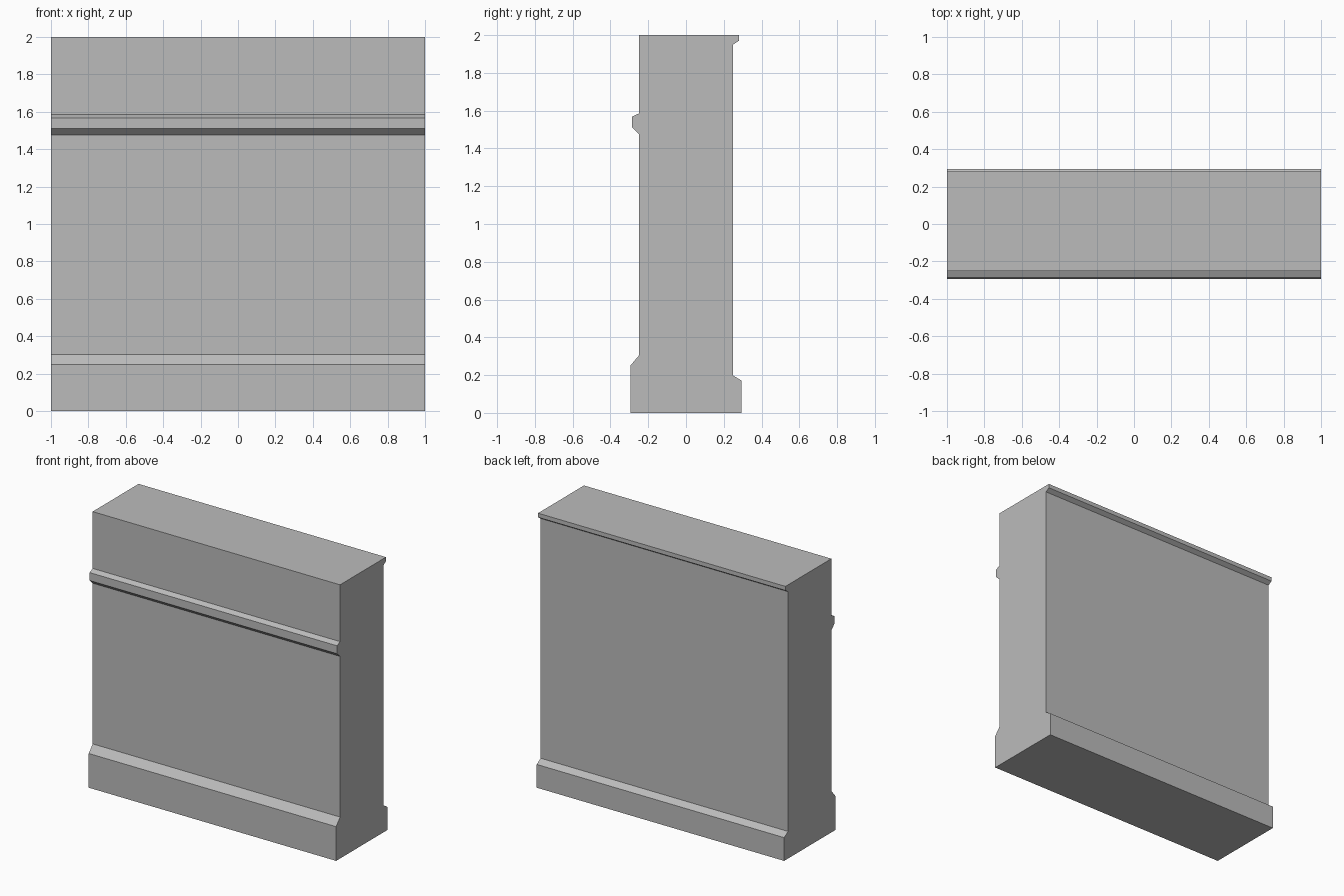
import bpy
import bmesh

cube = bpy.data.objects.get("Cube")
if cube:
    bpy.data.objects.remove(cube, do_unlink=True)

# Plain grey plaster
grey = bpy.data.materials.new("plaster_grey")
grey.use_nodes = True
colour = (0.5, 0.5, 0.5, 1)
grey.diffuse_color = colour
grey.node_tree.nodes["Principled BSDF"].inputs["Base Color"].default_value = colour

# Wall section as (y, z): front plinth and rail, then back cornice and plinth
FRONT = [(-0.295, 0), (-0.295, 0.25), (-0.25, 0.303), (-0.25, 1.477),
         (-0.285, 1.51), (-0.285, 1.568), (-0.25, 1.585), (-0.25, 2)]
BACK = [(0.28, 2), (0.28, 1.97), (0.25, 1.95),
        (0.25, 0.198), (0.295, 0.17), (0.295, 0)]


def extrude_section(name, section, half_width, material):
    """Sweep a closed (y, z) section along x."""
    bm = bmesh.new()
    cap = bm.faces.new([bm.verts.new((-half_width, y, z)) for y, z in section])
    swept = bmesh.ops.extrude_face_region(bm, geom=[cap], use_keep_orig=True)
    moved = [v for v in swept["geom"] if isinstance(v, bmesh.types.BMVert)]
    bmesh.ops.translate(bm, verts=moved, vec=(2 * half_width, 0, 0))
    bmesh.ops.recalc_face_normals(bm, faces=bm.faces)
    mesh = bpy.data.meshes.new(name)
    bm.to_mesh(mesh)
    bm.free()
    mesh.materials.append(material)
    obj = bpy.data.objects.new(name, mesh)
    bpy.context.collection.objects.link(obj)
    return obj


# Moulded wall with plinths, front rail and back cornice in one section
extrude_section("moulded_wall", FRONT + BACK, 1, grey)
